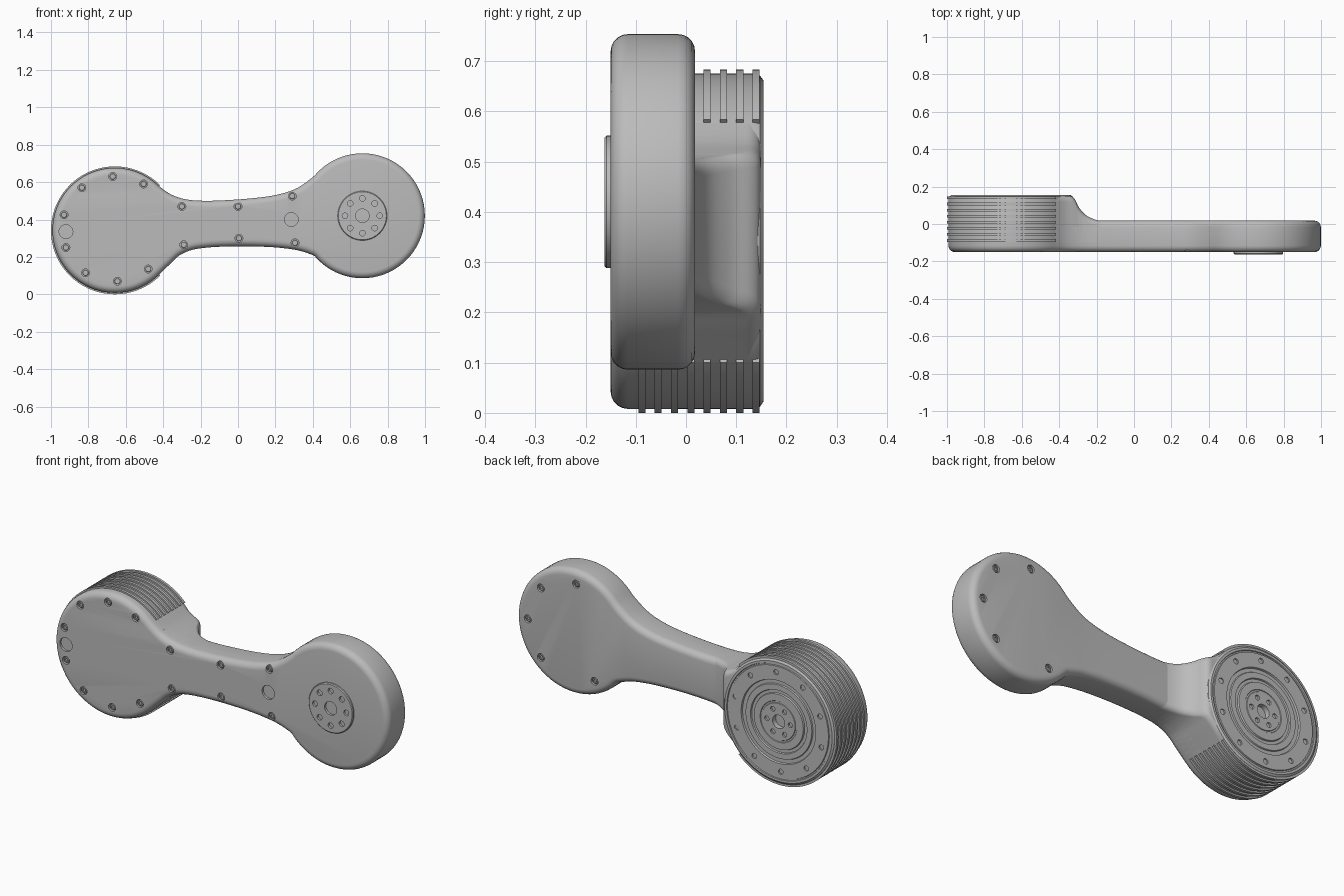
import bpy, bmesh, math
from mathutils import Vector, Matrix

cube = bpy.data.objects.get("Cube")
if cube:
    bpy.data.objects.remove(cube, do_unlink=True)

grey = bpy.data.materials.new("machined grey")
grey.use_nodes = True
grey.diffuse_color = (0.5, 0.5, 0.5, 1)
grey.node_tree.nodes["Principled BSDF"].inputs["Base Color"].default_value = (0.5, 0.5, 0.5, 1)

DRUM, DISC = (-0.658, 0.342), (0.665, 0.42)   # centres in x, z
R_BODY, R_FIN = 0.334, 0.342
FRONT, BACK, LID = -0.15, 0.018, 0.154


def finish(name, bm):
    bmesh.ops.recalc_face_normals(bm, faces=bm.faces[:])
    mesh = bpy.data.meshes.new(name)
    bm.to_mesh(mesh)
    bm.free()
    mesh.materials.append(grey)
    ob = bpy.data.objects.new(name, mesh)
    bpy.context.collection.objects.link(ob)
    return ob


def activate(ob):
    bpy.ops.object.select_all(action='DESELECT')
    ob.select_set(True)
    bpy.context.view_layer.objects.active = ob


def smooth(ob):
    activate(ob)
    bpy.ops.object.shade_smooth_by_angle(angle=math.radians(35))
    return ob


def apply(ob, mod):
    activate(ob)
    bpy.ops.object.modifier_apply(modifier=mod.name)


def polar(centre, r, deg):
    a = math.radians(deg)
    return centre[0] + r * math.cos(a), centre[1] + r * math.sin(a)


def lathe(name, profile, centre, steps=96):
    """Spin (radius, y) points about a y-parallel axis."""
    bm = bmesh.new()
    vs = [bm.verts.new((centre[0] + r, y, centre[1])) for r, y in profile]
    es = [bm.edges.new(p) for p in zip(vs, vs[1:])]
    bmesh.ops.spin(bm, geom=vs + es, cent=(centre[0], 0, centre[1]), axis=(0, 1, 0),
                   angle=math.tau, steps=steps, use_duplicate=False)
    bmesh.ops.remove_doubles(bm, verts=bm.verts[:], dist=1e-5)
    return smooth(finish(name, bm))


def drill(ob, holes):
    """Cut round blind holes (x, z, surface y, radius, depth)."""
    bm = bmesh.new()
    for x, z, y, r, depth in holes:
        m = Matrix.Translation((x, y, z)) @ Matrix.Rotation(math.pi / 2, 4, 'X')
        bmesh.ops.create_cone(bm, cap_ends=True, segments=20, radius1=r, radius2=r,
                              depth=2 * depth, matrix=m)
    cutter = finish("hole_cutter", bm)
    mod = ob.modifiers.new("holes", 'BOOLEAN')
    mod.operation, mod.solver, mod.object = 'DIFFERENCE', 'EXACT', cutter
    apply(ob, mod)
    bpy.data.objects.remove(cutter, do_unlink=True)


def screw(name, x, z, y, inward):
    """Sunken socket-head screw."""
    prof = [(0, .013), (.016, .013), (.016, .005), (.014, .003), (.008, .003), (.008, .009), (0, .009)]
    lathe(name, [(r, y + inward * d) for r, d in prof], (x, z), 16)


def spline(pts, n=4):
    """Catmull-Rom through the inner points."""
    p = [Vector(q) for q in pts]
    out = []
    for a, b, c, d in zip(p, p[1:], p[2:], p[3:]):
        for i in range(n):
            t = i / n
            out.append(0.5 * (2 * b + (c - a) * t + (2 * a - 5 * b + 4 * c - d) * t * t
                              + (3 * b - a - 3 * c + d) * t ** 3))
    return out + [p[-2]]


# Link body outline: drum arc, lower neck, disc arc, upper neck
drum_arc = [polar(DRUM, R_BODY, 45 + 5 * i) for i in range(55)]
disc_arc = [polar(DISC, R_BODY, -140 + 5 * i) for i in range(57)]
low = spline([drum_arc[-2], drum_arc[-1], (-.36, .165), (-.31, .21), (-.24, .239), (-.14, .252), (0, .257),
              (.15, .254), (.25, .246), (.33, .233), disc_arc[0], disc_arc[1]])
high = spline([drum_arc[1], drum_arc[0], (-.36, .535), (-.28, .508), (-.18, .5), (-.05, .504), (.1, .516),
               (.22, .535), (.32, .57), disc_arc[-1], disc_arc[-2]])
outline = drum_arc + low[1:-1] + disc_arc + high[-2:0:-1]

bm = bmesh.new()
face = bm.faces.new([bm.verts.new((x, FRONT, z)) for x, z in outline])
ext = bmesh.ops.extrude_face_region(bm, geom=[face])
bmesh.ops.translate(bm, vec=(0, BACK - FRONT, 0),
                    verts=[g for g in ext["geom"] if isinstance(g, bmesh.types.BMVert)])
body = finish("link_body", bm)
bev = body.modifiers.new("round edges", 'BEVEL')
bev.width, bev.segments, bev.limit_method, bev.angle_limit = 0.034, 5, 'ANGLE', math.radians(60)
apply(body, bev)

# Screw holes and two round ports
front_screws = [(-.67, .63), (-.835, .57), (-.505, .59), (-.93, .425), (-.92, .25), (-.815, .115), (-.645, .07),
                (-.48, .135), (-.3, .47), (-.29, .265), (0, .47), (.005, .3), (.29, .525), (.305, .275)]
back_screws = [polar(DISC, .265, a) for a in (95, 45, 0, -45, -120)]
ports = [(-.92, .335), (.285, .4)]
drill(body, [(x, z, FRONT, .021, .013) for x, z in front_screws]
      + [(x, z, BACK, .021, .013) for x, z in back_screws]
      + [(x, z, FRONT, .037, .012) for x, z in ports])
smooth(body)
for x, z in front_screws:
    screw("front_screw", x, z, FRONT, 1)
for x, z in back_screws:
    screw("back_screw", x, z, BACK, -1)

# Motor drum with grooved rear lid and bored hub
drum = lathe("motor_drum", [
    (0, -.1), (.325, -.1), (R_BODY, -.09), (R_BODY, .136), (.33, .147), (.32, LID), (.308, LID), (.306, .149),
    (.3, .149), (.298, LID), (.222, LID), (.219, .145), (.2, .145), (.197, .151), (.168, .151), (.165, .144),
    (.15, .144), (.147, .152), (.11, .152), (.108, .149), (.1, .149), (.098, .152), (.036, .152), (.036, .125),
    (0, .125)], DRUM)
drill(drum, [(*polar(DRUM, .265, 15 + 36 * i), LID, .014, .008) for i in range(10)]
      + [(*polar(DRUM, .07, 60 * i), .152, .013, .01) for i in range(6)])
smooth(drum)

# Cooling fins wrap the free side of the drum
for k in range(8):
    y = -.095 + .0325 * k
    arc = [45 + 5 * i for i in range(55)]
    ring = [polar(DRUM, R_FIN, a) for a in arc] + [polar(DRUM, .31, a) for a in reversed(arc)]
    bm = bmesh.new()
    n = len(arc)
    a, b = ([bm.verts.new((x, yy, z)) for x, z in ring] for yy in (y, y + .014))
    for i in range(2 * n):
        j = (i + 1) % (2 * n)
        bm.faces.new((a[i], a[j], b[j], b[i]))
    for i in range(n - 1):
        for v in (a, b):
            bm.faces.new((v[i], v[i + 1], v[-2 - i], v[-1 - i]))
    smooth(finish("cooling_fin", bm))


# Swept collar blending the drum into the neck
def height(curve, x):
    for p, q in zip(curve, curve[1:]):
        if p[0] <= x <= q[0]:
            return p[1] + (q[1] - p[1]) * (x - p[0]) / (q[0] - p[0])
    return curve[0][1]


crest = spline([(-.5, .149), (-.42, .149), (-.37, .149), (-.335, .147), (-.315, .13), (-.295, .09),
                (-.26, .05), (-.215, .026), (-.16, .012), (-.1, .01)])
bm = bmesh.new()
rows = []
for x, top in crest:
    z0, z1 = height(low, x), height(high, x)
    r = 0.03
    sec = [(-.1, z0), (-.1, z1)]
    sec += [(top - r + r * math.sin(t), z1 - r + r * math.cos(t)) for t in (math.pi / 10 * i for i in range(6))]
    sec += [(top - r + r * math.cos(t), z0 + r - r * math.sin(t)) for t in (math.pi / 10 * i for i in range(6))]
    rows.append([bm.verts.new((x, y, z)) for y, z in sec])
for p, q in zip(rows, rows[1:]):
    for i in range(len(p)):
        j = (i + 1) % len(p)
        bm.faces.new((p[i], p[j], q[j], q[i]))
bm.faces.new(rows[0])
bm.faces.new(rows[-1])
smooth(finish("neck_collar", bm))

# Output flange on the disc
flange = lathe("output_flange", [(0, -.14), (.132, -.14), (.132, -.158), (.128, -.162), (.036, -.162),
                                 (.036, -.148), (0, -.148)], DISC, 64)
drill(flange, [(*polar(DISC, .093, 45 * i), -.162, .015, .012) for i in range(8)])
smooth(flange)
